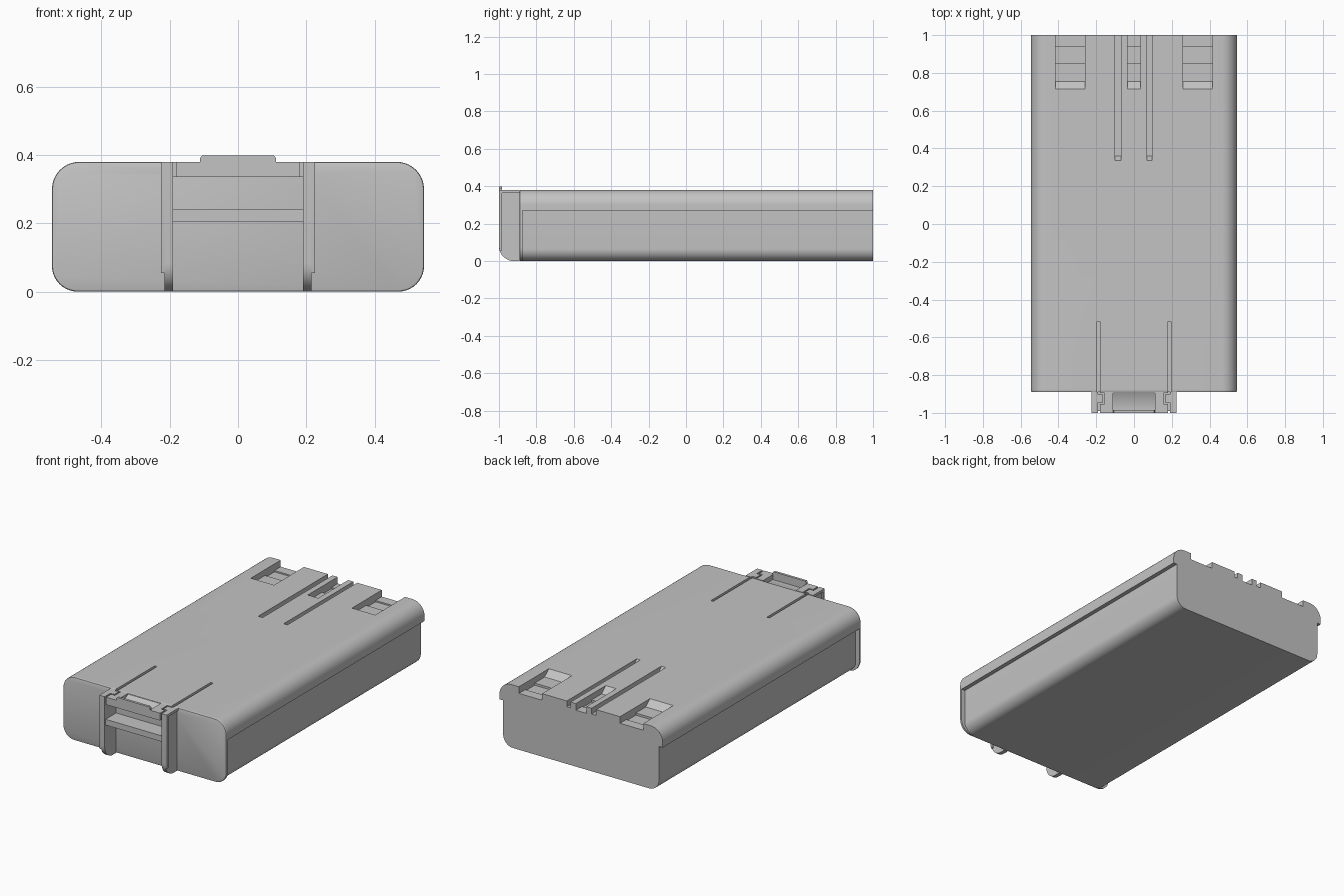
import bpy, bmesh, math

if "Cube" in bpy.data.objects:
    bpy.data.objects.remove(bpy.data.objects["Cube"])

shell = bpy.data.materials.new("light_grey_plastic")
shell.diffuse_color = (0.55, 0.55, 0.55, 1)
shell.use_nodes = True
shell.node_tree.nodes["Principled BSDF"].inputs["Base Color"].default_value = shell.diffuse_color


def prism(name, pts, a, b, axis):
    """Extrude a profile of (u, z) points from a to b along axis x or y."""
    bm = bmesh.new()
    place = (lambda u, z, t: (t, u, z)) if axis == "x" else (lambda u, z, t: (u, t, z))
    v0 = [bm.verts.new(place(u, z, a)) for u, z in pts]
    v1 = [bm.verts.new(place(u, z, b)) for u, z in pts]
    bm.faces.new(v0)
    bm.faces.new(v1[::-1])
    n = len(pts)
    for i in range(n):
        j = (i + 1) % n
        bm.faces.new((v0[i], v1[i], v1[j], v0[j]))
    bmesh.ops.recalc_face_normals(bm, faces=bm.faces)
    me = bpy.data.meshes.new(name)
    bm.to_mesh(me)
    bm.free()
    me.materials.append(shell)
    ob = bpy.data.objects.new(name, me)
    bpy.context.collection.objects.link(ob)
    return ob


def box(name, x0, x1, y0, y1, z0, z1):
    return prism(name, [(y0, z0), (y1, z0), (y1, z1), (y0, z1)], x0, x1, "x")


def arc(cx, cz, r, a0, a1, n=10):
    return [(cx + r * math.cos(math.radians(a0 + (a1 - a0) * i / n)),
             cz + r * math.sin(math.radians(a0 + (a1 - a0) * i / n))) for i in range(n + 1)]


def mirrored(half):
    return half + [(-x, z) for x, z in reversed(half)]


def cut(targets, cutters):
    for ob in targets:
        bpy.context.view_layer.objects.active = ob
        for c in cutters:
            m = ob.modifiers.new("cut", "BOOLEAN")
            m.operation, m.solver, m.object = "DIFFERENCE", "EXACT", c
            bpy.ops.object.modifier_apply(modifier=m.name)
    for c in cutters:
        bpy.data.objects.remove(c)


# Main case: lid overhangs the inset lower walls
half = arc(0.455, 0.065, 0.065, -90, 0) + [(0.52, 0.27), (0.545, 0.27)] + arc(0.465, 0.30, 0.08, 0, 90)
case = prism("case", mirrored(half), -0.875, 1.0, "y")

# Full-size front wall with a softened front edge
half = arc(0.47, 0.075, 0.075, -90, 0) + arc(0.465, 0.30, 0.08, 0, 90)
wall = prism("front_wall", mirrored(half), -0.89, -0.875, "y")
bm = bmesh.new()
bm.from_mesh(wall.data)
rim = [e for e in bm.edges if all(v.co.y < -0.88 for v in e.verts)]
bmesh.ops.bevel(bm, geom=rim, offset=0.006, segments=2, affect="EDGES", profile=0.5)
bm.to_mesh(wall.data)
bm.free()


# Rear contact pockets with stepped floors and a sloped end
def pocket(x0, x1):
    return prism("pocket_cutter", [(0.715, 0.385), (0.715, 0.38), (0.755, 0.345), (0.85, 0.345), (0.85, 0.332),
                                   (0.94, 0.332), (0.94, 0.34), (1.02, 0.34), (1.02, 0.385)], x0, x1, "x")


# Rear guide grooves
def groove(x0, x1):
    return prism("groove_cutter", [(0.335, 0.385), (0.335, 0.38), (0.36, 0.345),
                                   (1.02, 0.345), (1.02, 0.385)], x0, x1, "x")


cut([case], [pocket(-0.415, -0.26), pocket(-0.035, 0.035), pocket(0.26, 0.415),
             groove(-0.1, -0.07), groove(0.07, 0.095)])

# Long slits that free the latch tongue
cut([case, wall], [box("slit_cutter", s * 0.187 - 0.008, s * 0.187 + 0.008, -0.92, -0.515, 0.345, 0.4)
                   for s in (-1, 1)])

# Latch bar with thumb recess and side notches
bar = box("latch_bar", -0.18, 0.18, -1.0, -0.89, 0.335, 0.38)
recess = prism("recess_cutter", [(-0.985, 0.35), (-0.94, 0.35), (-0.88, 0.38), (-0.88, 0.42), (-0.985, 0.42)],
               -0.11, 0.11, "x")
notches = [box("notch_cutter", *sorted((s * 0.155, s * 0.2)), -0.953, -0.895, 0.3, 0.4) for s in (-1, 1)]
cut([bar], [recess] + notches)
prism("latch_lip", [(-0.112, 0.38), (0.112, 0.38), (0.112, 0.39), (0.106, 0.398), (-0.106, 0.398), (-0.112, 0.39)],
      -1.0, -0.985, "y")

# Shelf below the latch opening
box("latch_shelf", -0.19, 0.19, -0.99, -0.89, 0.205, 0.24)

# Side ribs with rounded feet, outer flanges and locking teeth
rib = [(-0.89, 0.0)] + arc(-0.92, 0.08, 0.08, 270, 180) + [(-1.0, 0.38), (-0.89, 0.38)]
for side, s in (("left", -1), ("right", 1)):
    prism(side + "_rib", rib, s * 0.19, s * 0.215, "x")
    flange = [(-0.985, 0.055), (-0.996, 0.055), (-1.0, 0.08), (-1.0, 0.38),
              (-0.89, 0.38), (-0.89, 0.365), (-0.985, 0.365)]
    prism(side + "_rib_flange", flange, s * 0.215, s * 0.225, "x")
    box(side + "_locking_tooth", *sorted((s * 0.163, s * 0.19)), -0.945, -0.902, 0.335, 0.38)

# Smooth the rounded corners, keep hard edges
bpy.ops.object.select_all(action="SELECT")
bpy.context.view_layer.objects.active = case
bpy.ops.object.shade_smooth_by_angle(angle=math.radians(30))
